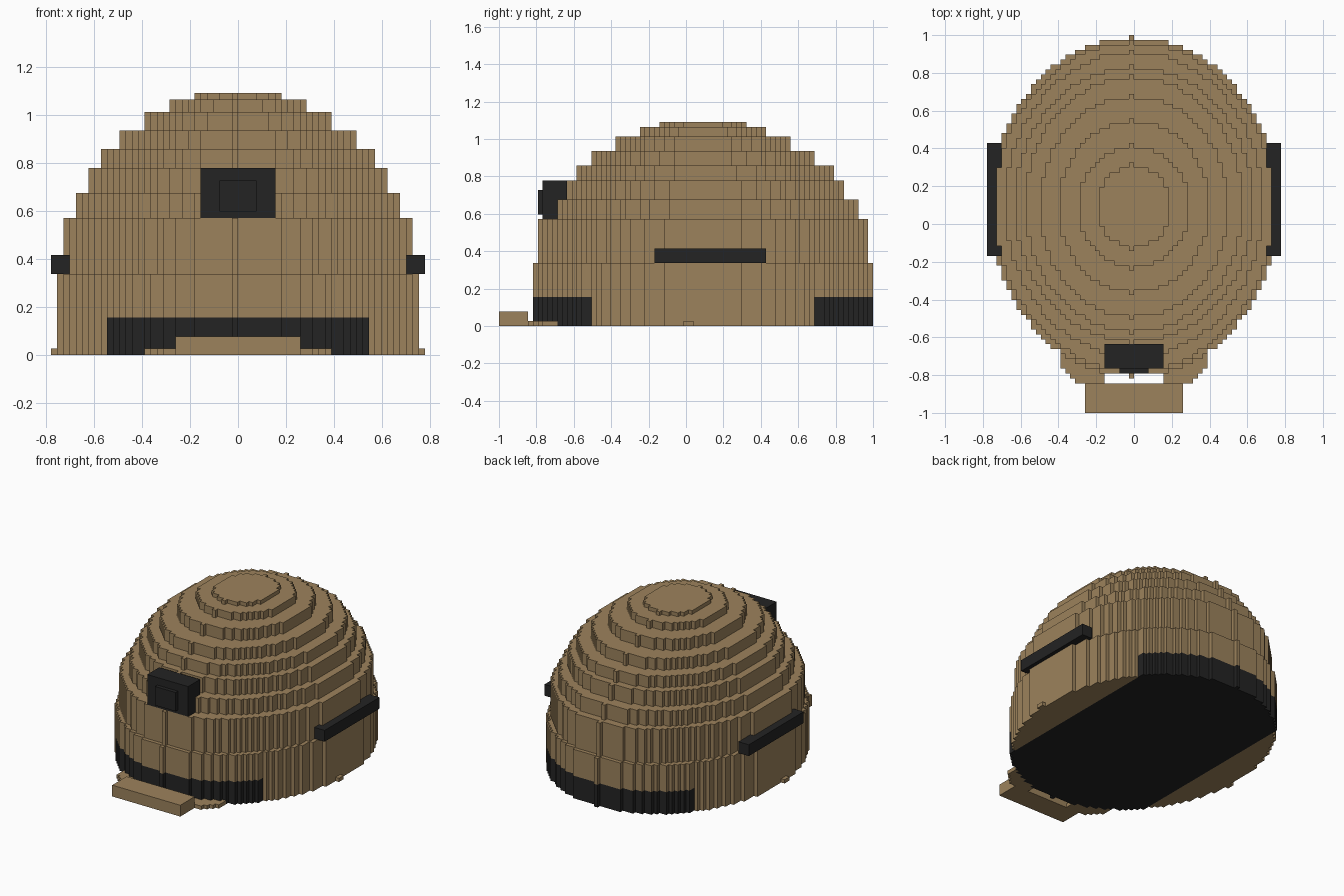
import bpy, bmesh, math

if "Cube" in bpy.data.objects:
    bpy.data.objects.remove(bpy.data.objects["Cube"], do_unlink=True)

V = 2 / 77  # size of one block; all sizes below are counted in blocks


def material(name, color):
    m = bpy.data.materials.new(name)
    m.use_nodes = True
    m.diffuse_color = (*color, 1)
    bsdf = m.node_tree.nodes["Principled BSDF"]
    bsdf.inputs["Base Color"].default_value = (*color, 1)
    bsdf.inputs["Roughness"].default_value = 0.9
    return m


TAN = material("tan", (0.335, 0.225, 0.107))
DARK = material("charcoal", (0.017, 0.017, 0.017))


def prism(name, rows, z0, z1, mat):
    """Stepped slab: each row is (row number, left x, right x)."""
    loop = []
    for k, _, x1 in rows:
        loop += [(x1, k), (x1, k + 1)]
    for k, x0, _ in reversed(rows):
        loop += [(x0, k + 1), (x0, k)]
    loop = [p for i, p in enumerate(loop) if p != loop[i - 1]]
    bm = bmesh.new()
    face = bm.faces.new([bm.verts.new((x * V, k * V - 1, z0 * V)) for x, k in loop])
    top = bmesh.ops.extrude_face_region(bm, geom=[face])["geom"]
    bmesh.ops.translate(bm, vec=(0, 0, (z1 - z0) * V),
                        verts=[g for g in top if isinstance(g, bmesh.types.BMVert)])
    bmesh.ops.recalc_face_normals(bm, faces=bm.faces)
    mesh = bpy.data.meshes.new(name)
    bm.to_mesh(mesh)
    bm.free()
    mesh.materials.append(mat)
    ob = bpy.data.objects.new(name, mesh)
    bpy.context.collection.objects.link(ob)


def pair(name, rows, z0, z1, mat):
    prism("left_" + name, rows, z0, z1, mat)
    prism("right_" + name, [(k, -b, -a) for k, a, b in rows], z0, z1, mat)


def box(name, x0, x1, k0, k1, z0, z1, mat):
    prism(name, [(k, x0, x1) for k in range(k0, k1)], z0, z1, mat)


def oval(lo, hi, rx):
    """Half width of every row of a blocky ellipse."""
    mid, ry = (lo + hi - 1) / 2, (hi - lo - 1) / 2
    return {k: min(rx, round((rx + 0.3) * math.sqrt(max(0, 1 - ((k - mid) / ry) ** 2))))
            for k in range(lo, hi)}


def full(half, limit=99):
    return [(k, -min(max(h, 1), limit), min(h, limit)) for k, h in half.items()]


# Shell: lower band with dark front and back, tan flanks
BAND, SIDE = 6, 21
base = oval(7, 77, 29)
prism("lower_band", full(base, SIDE), 0, BAND, DARK)
pair("flank", [(k, SIDE, h) for k, h in base.items() if h > SIDE], 0, BAND, TAN)

# Shell: stacked oval layers (front row, back row, half width, top)
layers = [(7, 77, 29, 13), (8, 76, 28, 22), (11, 74, 26, 26), (14, 71, 24, 30),
          (16, 69, 22, 33), (19, 65, 19, 36), (24, 60, 15, 39), (29, 55, 11, 41),
          (33, 51, 7, 42)]
bottom = BAND
for i, (lo, hi, rx, top) in enumerate(layers):
    prism(f"shell_layer_{i + 1}", full(oval(lo, hi, rx)), bottom, top, TAN)
    bottom = top

# Small tabs at the widest points of the rim
box("left_rim_tab", 29, 30, 38, 40, 0, 1, TAN)
box("right_rim_tab", -30, -29, 38, 40, 0, 1, TAN)

# Chin guard and the thin arms joining it to the rim
box("chin_guard", -10, 10, 0, 6, 0, 3, TAN)
arms = [(k, max(6, base.get(k, 0)), min(15, 6 + k)) for k in range(6, 14)]
pair("guard_arm", [r for r in arms if r[1] < r[2]], 0, 1, TAN)

# Front mount with raised plate
box("front_mount", -6, 6, 9, 14, 22, 30, DARK)
box("front_mount_plate", -3, 3, 8, 9, 23, 28, DARK)

# Side rails
pair("side_rail", [(k, 27, 30) for k in range(32, 55)], 13, 16, DARK)
